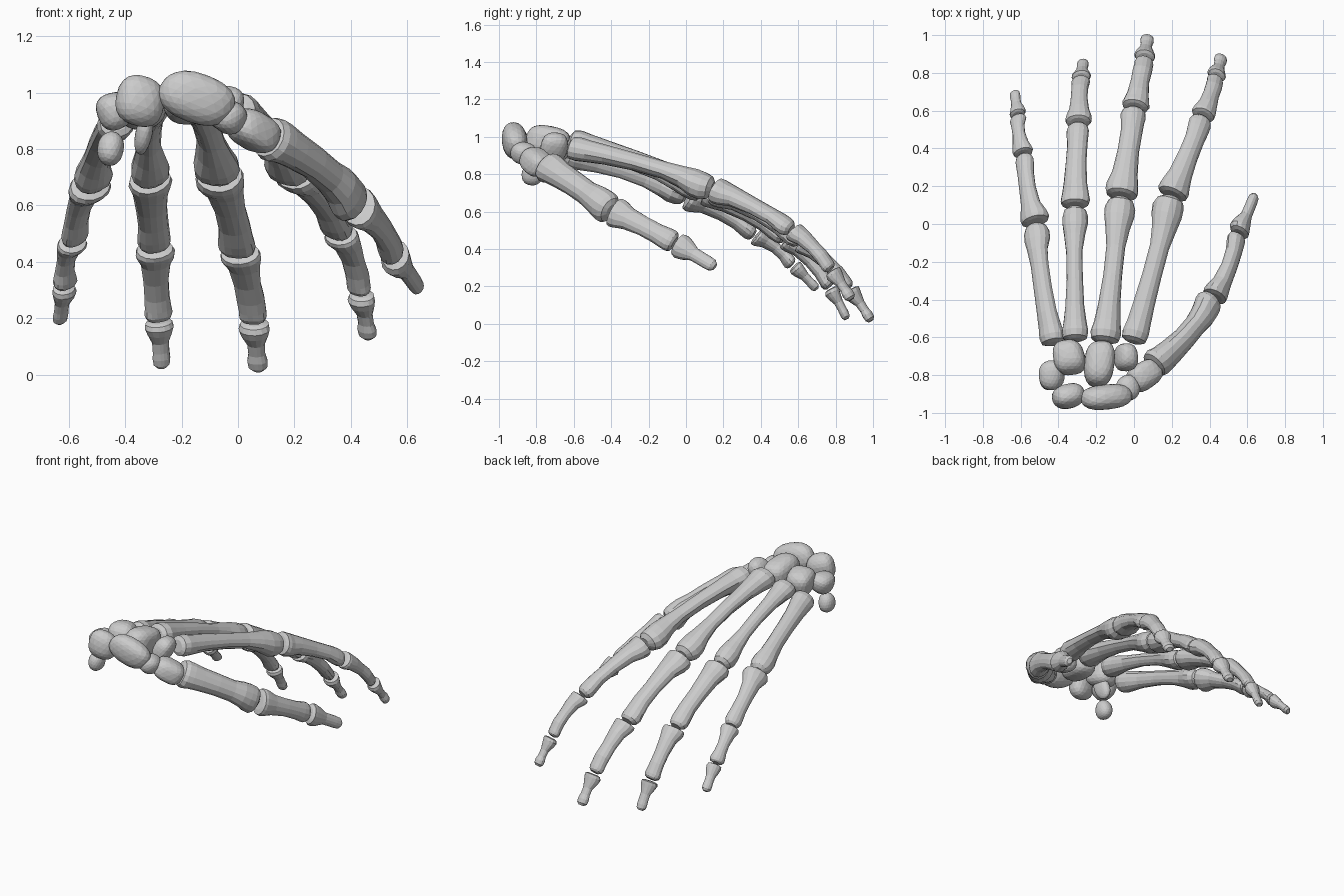
import bpy, bmesh, math
from mathutils import Vector, Euler

if "Cube" in bpy.data.objects:
    bpy.data.objects.remove(bpy.data.objects["Cube"])

SIDES = 14

# Bone profiles: (position along bone, base/shaft/head weights, palmar shift, groove)
METACARPAL = [(0, (.55, 0, 0), 0, 0), (.015, (.9, 0, 0), 0, 0), (.06, (1, 0, 0), 0, 0),
              (.13, (.72, .28, 0), 0, 0), (.25, (.2, .85, 0), 0, 0), (.45, (0, 1, 0), 0, 0),
              (.65, (0, 1, 0), 0, 0), (.78, (0, .6, .42), .05, 0), (.87, (0, 0, 1), .15, .15),
              (.93, (0, 0, 1), .15, .2), (.975, (0, 0, .83), .1, .1), (1, (0, 0, .45), .05, 0)]
PHALANX = [(0, (.6, 0, 0), 0, 0), (.015, (.93, 0, 0), .05, 0), (.06, (1, 0, 0), .1, .08),
           (.12, (.88, .1, 0), .1, .1), (.25, (.3, .72, 0), 0, .05), (.5, (0, 1, 0), 0, .1),
           (.72, (0, .9, .1), 0, .1), (.85, (0, .1, .87), .1, .15), (.92, (0, 0, 1), .15, .25),
           (.97, (0, 0, .88), .12, .2), (1, (0, 0, .55), .05, .1)]
DISTAL = [(0, (.6, 0, 0), 0, 0), (.03, (.93, 0, 0), 0, 0), (.12, (1, 0, 0), .1, 0),
          (.25, (.7, .3, 0), .1, 0), (.45, (.1, .9, 0), 0, 0), (.66, (0, .95, .1), 0, .1),
          (.8, (0, 0, 1), 0, .1), (.93, (0, 0, .92), 0, .1), (1, (0, 0, .5), 0, 0)]


def add_object(name, bm):
    bmesh.ops.recalc_face_normals(bm, faces=bm.faces)
    me = bpy.data.meshes.new(name)
    bm.to_mesh(me)
    bm.free()
    ob = bpy.data.objects.new(name, me)
    bpy.context.collection.objects.link(ob)
    return ob


def lumps(p):
    """Smooth fixed unevenness between -1 and 1."""
    return (math.sin(2.3 * p.x + 1.7 * p.y) + math.sin(2.1 * p.y - 1.9 * p.z + 1)
            + math.sin(2.6 * p.z + 1.3 * p.x + 2)) / 3


def bone(name, a, b, widths, profile, up, depth=.85, bow=0.0, ridge=0.0):
    """Loft a long bone from a to b; up points to the back of the hand."""
    a, b = Vector(a), Vector(b)
    d = (b - a).normalized()
    side = d.cross(Vector(up)).normalized()
    dorsal = side.cross(d).normalized()
    bm = bmesh.new()
    rings = []
    for t, w, shift, groove in profile:
        r = sum(x * y for x, y in zip(w, widths))
        mid = a.lerp(b, t) + dorsal * (bow * math.sin(math.pi * t) - shift * r)
        ring = []
        for i in range(SIDES):
            ang = 2 * math.pi * i / SIDES
            c, s = math.cos(ang), math.sin(ang)
            palm = max(0, -s)
            k = 1 - groove * palm ** 4
            x = c * (1 - ridge * w[1] * palm)
            k *= 1 + .06 * lumps((mid + side * r * c + dorsal * r * s) * 16)
            ring.append(bm.verts.new(mid + side * (r * k * x) + dorsal * (r * depth * k * s)))
        rings.append(ring)
    for r0, r1 in zip(rings, rings[1:]):
        for i in range(SIDES):
            j = (i + 1) % SIDES
            bm.faces.new((r0[i], r0[j], r1[j], r1[i]))
    bm.faces.new(rings[0])
    bm.faces.new(rings[-1])
    return add_object(name, bm)


def carpal(name, loc, size, rot=(0, 0, 0), box=.8, lump=.1):
    """Pebble-like wrist bone: a boxy, lumpy sphere."""
    bm = bmesh.new()
    bmesh.ops.create_icosphere(bm, subdivisions=3, radius=1)
    m = Euler([math.radians(v) for v in rot]).to_matrix()
    loc = Vector(loc)
    for v in bm.verts:
        p = Vector([math.copysign(abs(c) ** box, c) for c in v.co])
        p *= 1 + lump * lumps(v.co + loc * 9)
        v.co = loc + m @ Vector([c * s for c, s in zip(p, size)])
    return add_object(name, bm)


# Fingers: joint centres from wrist to tip, then base/shaft/head widths per bone
FINGERS = {
    "little": ([(-.425, -.64, .90), (-.525, .005, .68), (-.587, .37, .475), (-.617, .575, .315), (-.632, .70, .185)],
               [(.07, .05, .068), (.08, .045, .052), (.058, .036, .046), (.046, .026, .03)], (-.45, 0, 1)),
    "ring": ([(-.31, -.62, .955), (-.313, .095, .70), (-.295, .535, .455), (-.281, .775, .195), (-.27, .86, .025)],
             [(.07, .043, .07), (.077, .055, .06), (.07, .045, .05), (.052, .028, .032)], (-.15, 0, 1)),
    "middle": ([(-.155, -.63, .98), (-.068, .145, .715), (.005, .615, .44), (.057, .88, .19), (.072, .99, .015)],
               [(.08, .05, .08), (.09, .056, .068), (.073, .05, .052), (.056, .029, .037)], (.05, 0, 1)),
    "index": ([(-.005, -.63, .945), (.20, .15, .725), (.365, .57, .505), (.437, .78, .29), (.462, .885, .13)],
              [(.072, .053, .085), (.087, .055, .063), (.067, .045, .048), (.052, .028, .037)], (.3, 0, 1)),
}
BONE_NAMES = ["metacarpal", "proximal_phalanx", "middle_phalanx", "distal_phalanx"]


def finger(name, joints, widths, up, parts):
    for k, part in enumerate(parts):
        a, b = Vector(joints[k]), Vector(joints[k + 1])
        d = (b - a).normalized()
        last = k == len(parts) - 1
        profile = METACARPAL if k == 0 else DISTAL if last else PHALANX
        bone(f"{name}_{part}", a + d * .006, b - d * (0 if last else .006), widths[k], profile, up,
             depth=.9 if k == 0 else .8, bow=.022 if k == 0 else 0 if last else .014,
             ridge=.3 if k == 0 else 0)


for fname, (joints, widths, up) in FINGERS.items():
    finger(fname, joints, widths, up, BONE_NAMES)

# Thumb: three bones, rolled towards the palm
finger("thumb", [(.10, -.755, .85), (.425, -.395, .605), (.553, -.055, .43), (.64, .155, .305)],
       [(.088, .068, .085), (.083, .054, .064), (.068, .036, .036)], (.9, -.6, .6),
       ["metacarpal", "proximal_phalanx", "distal_phalanx"])

# Wrist bones, far row
carpal("hamate", (-.345, -.705, .955), (.083, .09, .085), (-15, 0, 10), .75)
carpal("hamate_hook", (-.335, -.70, .855), (.032, .055, .075), (15, 10, 0), .9)
carpal("capitate", (-.18, -.735, .975), (.077, .125, .085), (-12, 0, -5), .75)
carpal("trapezoid", (-.045, -.705, .945), (.057, .075, .075), (-10, 20, 0), .8)
carpal("trapezium", (.055, -.80, .865), (.095, .075, .065), (0, 28, 35), .75)

# Wrist bones, near row
carpal("scaphoid", (-.145, -.915, .98), (.145, .068, .083), (0, 20, 8), .85)
carpal("scaphoid_tubercle", (-.03, -.87, .915), (.06, .07, .06), (0, 30, 20), .9)
carpal("lunate", (-.345, -.91, .97), (.088, .062, .092), (-10, 15, 10), .85)
carpal("triquetrum", (-.435, -.80, .935), (.064, .08, .068), (0, -20, 0), .85)
carpal("pisiform", (-.45, -.82, .80), (.047, .055, .062), (0, 10, 0), .95)
